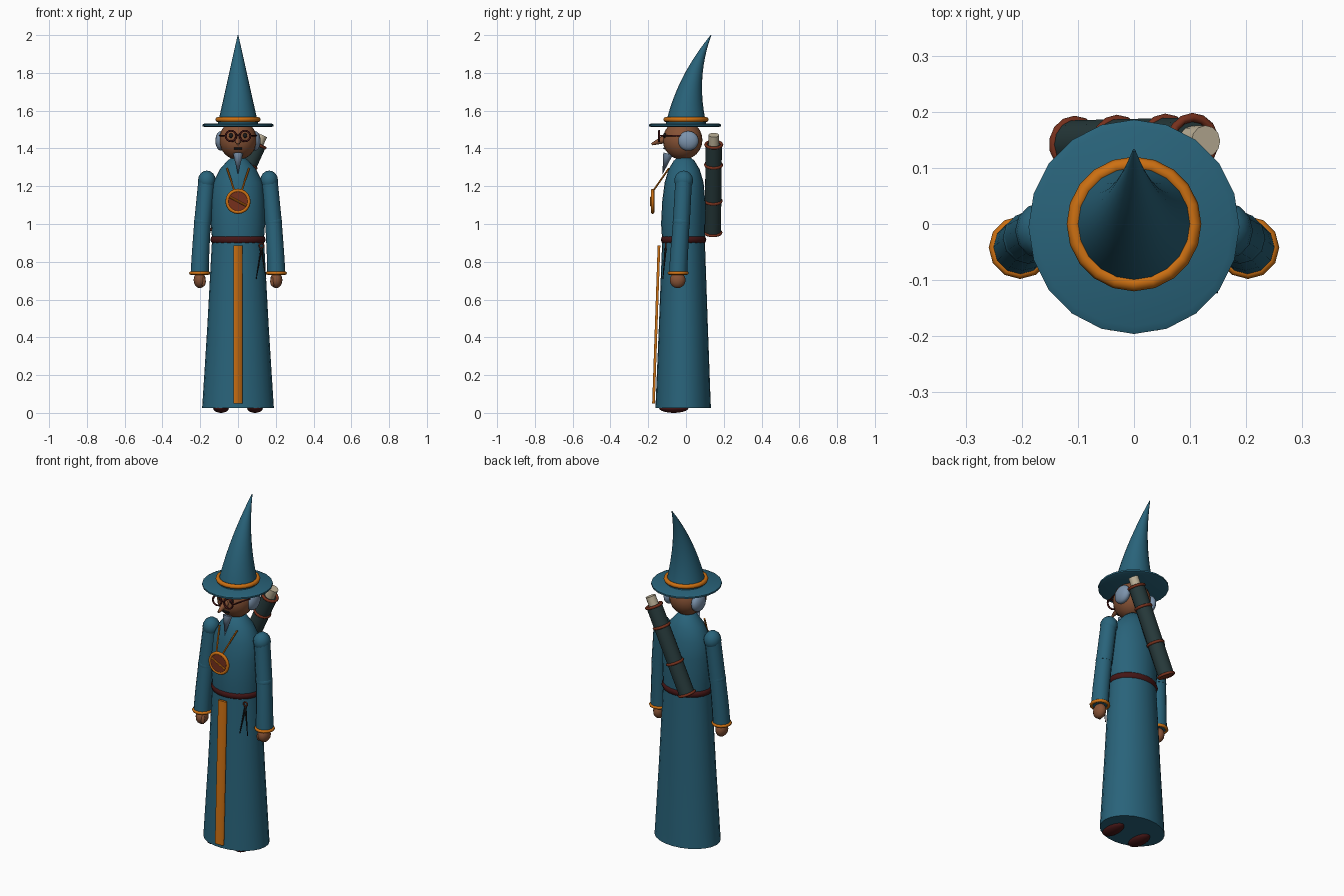
import bpy, math
from mathutils import Vector, Matrix

cube = bpy.data.objects.get("Cube")
if cube:
    bpy.data.objects.remove(cube, do_unlink=True)


def material(name, *rgb):
    m = bpy.data.materials.new(name)
    m.use_nodes = True
    m.diffuse_color = (*rgb, 1)
    bsdf = next(n for n in m.node_tree.nodes if n.type == 'BSDF_PRINCIPLED')
    bsdf.inputs["Base Color"].default_value = (*rgb, 1)
    return m


TEAL = material("teal cloth", .022, .125, .195)
GOLD = material("orange trim", .60, .16, .006)
SKIN = material("brown skin", .24, .085, .036)
HAIR = material("blue grey hair", .20, .29, .41)
MAROON = material("dark maroon leather", .06, .008, .008)
RUST = material("rust leather", .18, .03, .012)
CASE = material("dark green case", .02, .042, .044)
PAPER = material("cream paper", .52, .45, .32)
INK = material("black", .01, .01, .01)


def finish(name, mat, angle=40):
    o = bpy.context.object
    o.name = name
    o.data.materials.append(mat)
    bpy.ops.object.shade_smooth_by_angle(angle=math.radians(angle))
    return o


def loft(name, mat, rings, n=20):
    """Skin over horizontal ellipses given as (x, y, z, rx, ry)."""
    verts, faces = [], []
    for x, y, z, rx, ry in rings:
        for i in range(n):
            a = math.tau * i / n
            verts.append((x + rx * math.cos(a), y + ry * math.sin(a), z))
    for k in range(len(rings) - 1):
        for i in range(n):
            j = (i + 1) % n
            faces.append((k*n + i, k*n + j, k*n + n + j, k*n + n + i))
    faces += [tuple(reversed(range(n))), tuple(range(len(verts) - n, len(verts)))]
    me = bpy.data.meshes.new(name)
    me.from_pydata(verts, [], faces)
    o = bpy.data.objects.new(name, me)
    bpy.context.collection.objects.link(o)
    bpy.ops.object.select_all(action='DESELECT')
    o.select_set(True)
    bpy.context.view_layer.objects.active = o
    return finish(name, mat)


def ball(name, mat, loc, size, n=16):
    bpy.ops.mesh.primitive_uv_sphere_add(segments=n, ring_count=n // 2 + 2, location=loc)
    o = bpy.context.object
    o.scale = size
    return finish(name, mat, 60)


def rod(name, mat, p, q, r1, r2=None, n=12):
    p, q = Vector(p), Vector(q)
    d = q - p
    bpy.ops.mesh.primitive_cone_add(vertices=n, radius1=r1, radius2=r1 if r2 is None else r2,
                                    depth=d.length, location=(p + q) / 2)
    bpy.context.object.rotation_euler = d.to_track_quat('Z', 'Y').to_euler()
    return finish(name, mat)


def ring(name, mat, loc, major, minor, axis=(0, 0, 1), scale=(1, 1, 1), n=20):
    bpy.ops.mesh.primitive_torus_add(major_segments=n, minor_segments=8, location=loc,
                                     major_radius=major, minor_radius=minor)
    o = bpy.context.object
    o.rotation_euler = Vector(axis).to_track_quat('Z', 'Y').to_euler()
    o.scale = scale
    return finish(name, mat, 60)


# Robe, torso and belt
loft("robe_skirt", TEAL, [(0, -.015, .025, .19, .147), (0, -.015, .07, .187, .145),
                          (0, -.014, .45, .163, .13), (0, -.013, .91, .138, .113)], 24)
loft("torso", TEAL, [(0, -.013, .90, .136, .112), (0, -.015, 1.0, .143, .117),
                     (0, -.012, 1.12, .142, .114), (0, -.01, 1.22, .132, .103),
                     (0, -.01, 1.29, .096, .082), (0, -.01, 1.335, .056, .055),
                     (0, -.01, 1.355, .03, .03)], 24)
ring("belt", MAROON, (0, -.013, .917), .125, .022, scale=(1, .82, 1))

# Front sash following the slope of the skirt
loft("sash", GOLD, [(0, -.172, .05, .035, .012), (0, -.143, .885, .035, .012)], 4)
sash = bpy.context.object
for v in sash.data.vertices:
    k = v.index % 4
    y = -.172 if v.index < 4 else -.143
    v.co.x = .025 if k in (0, 3) else -.025
    v.co.y = y + (.007 if k in (0, 1) else -.007)

# Limbs, mirrored left and right
for side, s in (("left", 1), ("right", -1)):
    ball(side + "_shoe", MAROON, (s * .09, -.065, .026), (.042, .078, .026))
    ball(side + "_shoulder", TEAL, (s * .165, -.012, 1.23), (.047, .05, .053), 12)
    rod(side + "_upper_sleeve", TEAL, (s * .188, -.025, 1.0), (s * .165, -.012, 1.24), .045, .044)
    ball(side + "_elbow", TEAL, (s * .188, -.025, 1.01), (.046, .046, .04), 12)
    loft(side + "_lower_sleeve", TEAL, [(s * .203, -.042, .735, .048, .048),
                                        (s * .198, -.036, .85, .046, .047),
                                        (s * .188, -.025, 1.01, .044, .044)], 12)
    ring(side + "_cuff", GOLD, (s * .203, -.042, .74), .047, .009, n=12)
    ball(side + "_hand", SKIN, (s * .203, -.044, .703), (.032, .042, .043), 12)
    ball(side + "_thumb", SKIN, (s * .183, -.066, .695), (.013, .013, .026), 8)

# Head and face
ball("head", SKIN, (0, -.018, 1.445), (.1, .105, .105), 20)
rod("nose", SKIN, (0, -.105, 1.452), (0, -.182, 1.422), .024, .006)
rod("mouth", INK, (-.022, -.116, 1.4), (.022, -.116, 1.4), .005, n=8)
rod("beard", HAIR, (0, -.095, 1.372), (0, -.125, 1.262), .026, 0)
for side, s in (("left", 1), ("right", -1)):
    ball(side + "_hair", HAIR, (s * .09, .012, 1.44), (.03, .055, .052))
    ball(side + "_eye", INK, (s * .037, -.112, 1.468), (.012, .01, .013), 8)
    ring(side + "_lens_rim", MAROON, (s * .037, -.142, 1.466), .028, .005, (0, 1, 0), n=16)
    rod(side + "_glasses_arm", MAROON, (s * .065, -.142, 1.468), (s * .1, -.02, 1.468), .004, n=6)
rod("glasses_bridge", MAROON, (-.01, -.142, 1.47), (.01, -.142, 1.47), .004, n=6)

# Hat with a back-swept point
loft("hat_brim", TEAL, [(0, -.005, 1.513, .175, .178), (0, -.005, 1.518, .188, .191),
                        (0, -.005, 1.527, .188, .191), (0, -.005, 1.533, .175, .178)])
steps = 12
loft("hat_cone", TEAL, [(0, .132 * (i / steps) ** 2.1, 1.525 + .475 * i / steps,
                         .106 * (1 - i / steps) + .002, .106 * (1 - i / steps) + .002)
                        for i in range(steps + 1)])
ring("hat_band", GOLD, (0, 0, 1.553), .107, .013)

# Medallion on its cord
rod("medallion_disc", RUST, (0, -.183, 1.12), (0, -.169, 1.12), .06, n=20)
ring("medallion_rim", GOLD, (0, -.177, 1.12), .058, .009, (0, 1, 0))
rod("medallion_bar", GOLD, (-.042, -.184, 1.142), (.042, -.184, 1.098), .006, n=8)
for side, s in (("left", 1), ("right", -1)):
    rod(side + "_cord", GOLD, (s * .058, -.09, 1.295), (s * .02, -.172, 1.178), .005, n=6)

# Drawing compass hanging from the belt
ring("compass_ring", RUST, (.125, -.108, .885), .012, .004, (0, 1, 0), n=12)
ball("compass_hinge", INK, (.124, -.108, .865), (.01, .008, .01), 8)
for side, x in (("inner", .097), ("outer", .148)):
    rod(side + "_compass_leg", INK, (.124, -.108, .87), (x, -.122, .71), .006, .002, 6)

# Scroll case slung across the back
low, high = Vector((-.105, .142, .955)), Vector((.105, .147, 1.42))
axis = high - low
rod("scroll_case", CASE, low, high, .044, n=14)
for i, t in enumerate((0, .36, .77, 1)):
    ring("case_band_%d" % (i + 1), RUST, low + axis * t, .043, .008, axis, n=14)
rod("case_base", RUST, low - axis * .01, low + axis * .01, .042, n=14)
rod("paper_scroll", PAPER, low + axis * .9, low + axis * 1.11, .028, n=12)
